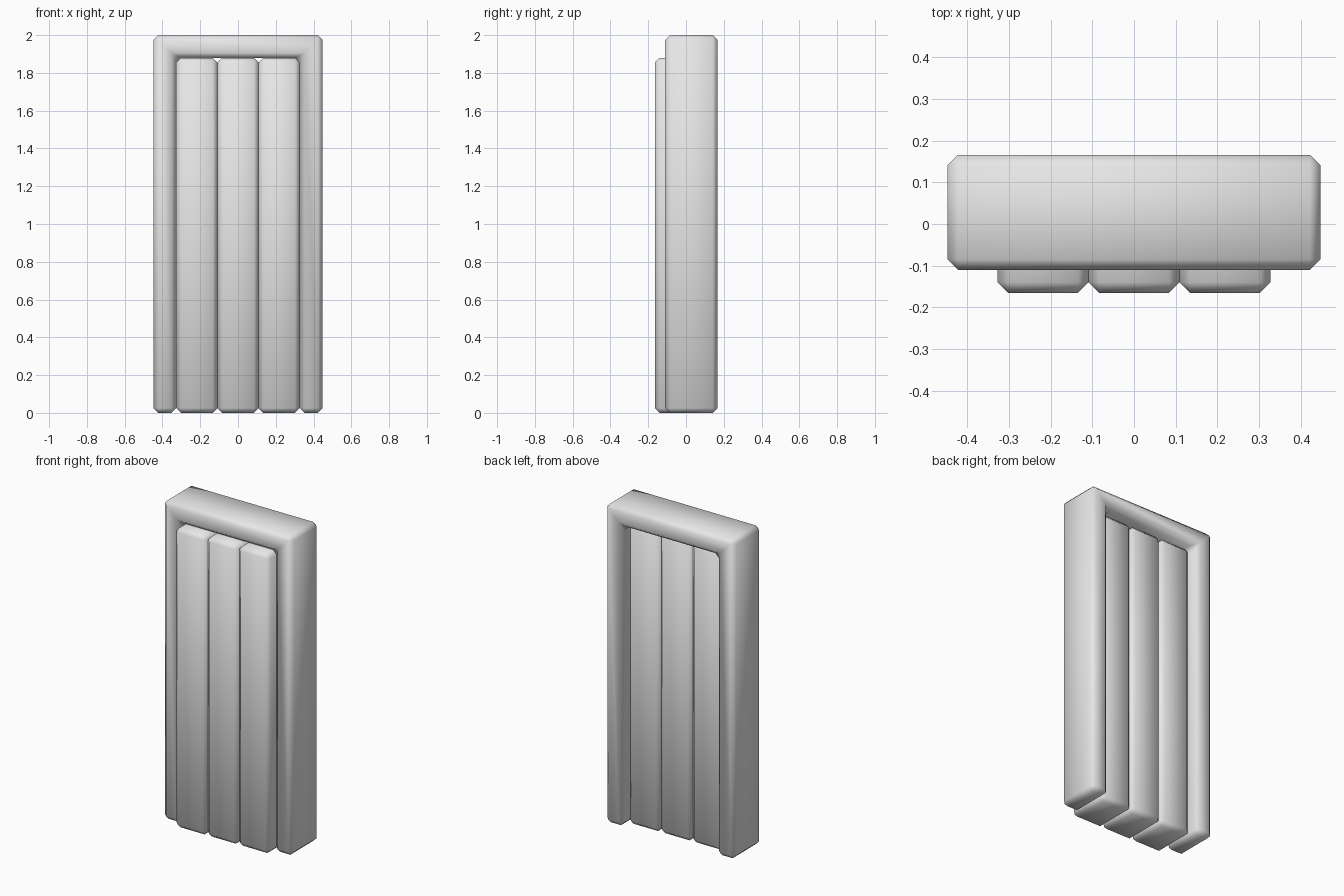
import bpy
import bmesh

cube = bpy.data.objects.get("Cube")
if cube:
    bpy.data.objects.remove(cube, do_unlink=True)

grey = bpy.data.materials.new("light_grey")
grey.use_nodes = True
colour = (0.8, 0.8, 0.8, 1)
grey.diffuse_color = colour
grey.node_tree.nodes["Principled BSDF"].inputs["Base Color"].default_value = colour

HALF_WIDTH = 0.447
OPENING = 0.327      # half width of the doorway
LINTEL = 1.88        # height of the doorway
CHAMFER = 0.025


def extruded_part(name, outline, front, back):
    """Extrude an x-z outline from front to back, then chamfer every edge."""
    bm = bmesh.new()
    face = bm.faces.new([bm.verts.new((x, front, z)) for x, z in outline])
    result = bmesh.ops.extrude_face_region(bm, geom=[face], use_keep_orig=True)
    moved = [v for v in result["geom"] if isinstance(v, bmesh.types.BMVert)]
    bmesh.ops.translate(bm, verts=moved, vec=(0, back - front, 0))
    bmesh.ops.recalc_face_normals(bm, faces=bm.faces[:])
    bmesh.ops.bevel(bm, geom=bm.edges[:], offset=CHAMFER, segments=1,
                    affect='EDGES', profile=0.5)
    bmesh.ops.recalc_face_normals(bm, faces=bm.faces[:])
    for f in bm.faces:
        f.smooth = True
    mesh = bpy.data.meshes.new(name)
    bm.to_mesh(mesh)
    bm.free()
    mesh.materials.append(grey)
    obj = bpy.data.objects.new(name, mesh)
    bpy.context.collection.objects.link(obj)
    return obj


# Door frame: two posts and a lintel in one piece
right_half = [(-OPENING, LINTEL), (-OPENING, 0), (-HALF_WIDTH, 0), (-HALF_WIDTH, 2)]
left_half = [(-x, z) for x, z in reversed(right_half)]
extruded_part("door_frame", right_half + left_half, -0.11, 0.166)

# Three upright planks, set forward of the frame
plank_width = 2 * OPENING / 3
for i, side in enumerate(("right", "middle", "left")):
    x0 = -OPENING + i * plank_width
    x1 = x0 + plank_width
    extruded_part(side + "_plank",
                  [(x0, 0), (x1, 0), (x1, LINTEL), (x0, LINTEL)], -0.165, 0.11)
